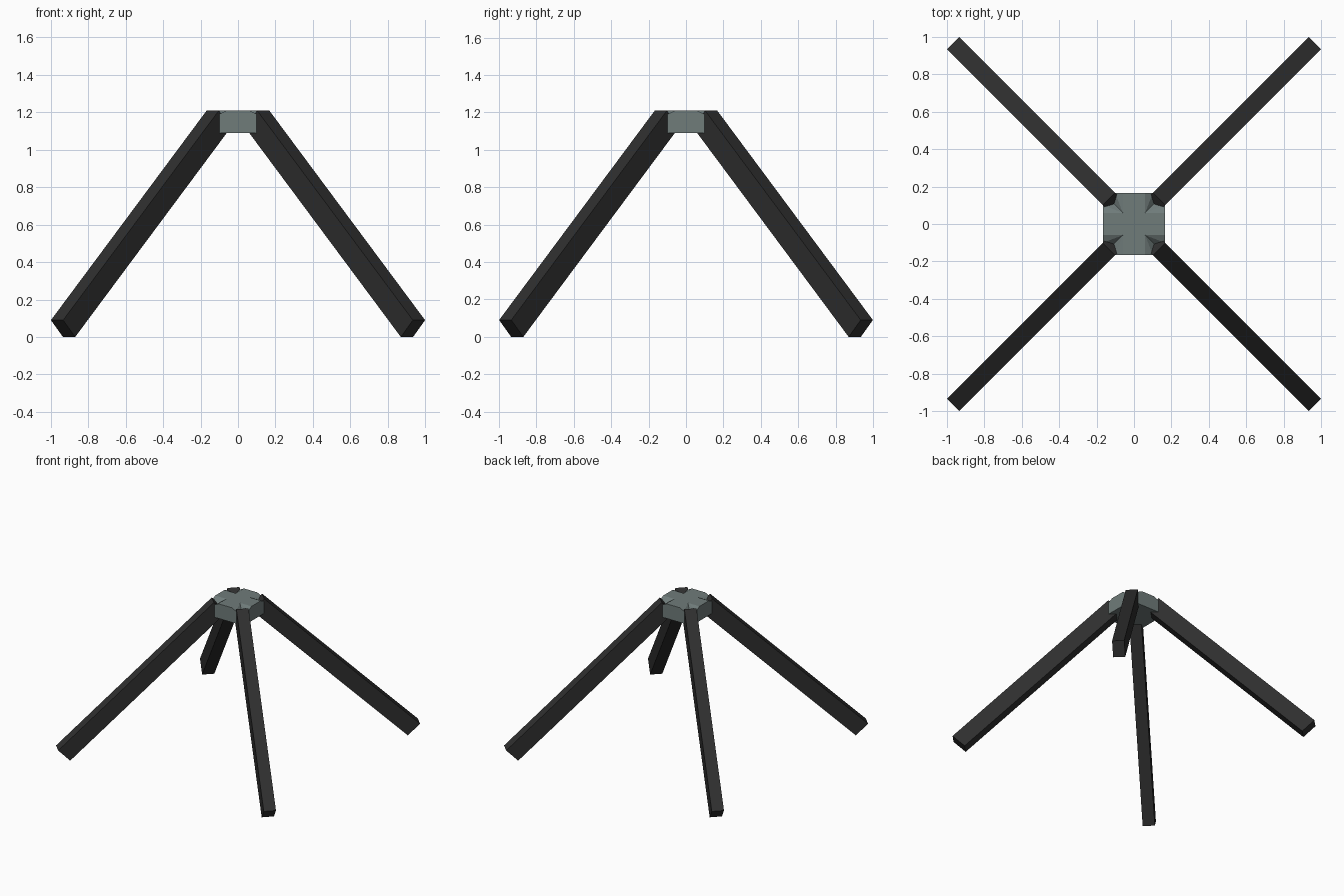
import bpy, bmesh, math
from mathutils import Matrix, Vector

cube = bpy.data.objects.get("Cube")
if cube:
    bpy.data.objects.remove(cube, do_unlink=True)


def material(name, rgb):
    mat = bpy.data.materials.new(name)
    mat.use_nodes = True
    mat.diffuse_color = (*rgb, 1)
    mat.node_tree.nodes["Principled BSDF"].inputs["Base Color"].default_value = (*rgb, 1)
    return mat


def finish(bm, name, mat):
    bmesh.ops.recalc_face_normals(bm, faces=bm.faces)
    mesh = bpy.data.meshes.new(name)
    bm.to_mesh(mesh)
    bm.free()
    mesh.materials.append(mat)
    obj = bpy.data.objects.new(name, mesh)
    bpy.context.collection.objects.link(obj)
    return obj


charcoal = material("charcoal", (0.028, 0.028, 0.028))
grey_green = material("grey_green", (0.16, 0.2, 0.195))

HALF, CUT, INNER = 0.165, 0.1, 0.06
TOP, BOTTOM = 1.21, 1.09


# Hub: octagonal block whose four corners slope down on top
def build_hub():
    bm = bmesh.new()
    mid = (HALF + CUT) / 2
    corner = [(HALF, INNER, TOP), (HALF, CUT, TOP - 0.02), (mid, mid, TOP - 0.06),
              (CUT, HALF, TOP - 0.02), (INNER, HALF, TOP)]
    inner, rims = [], []
    for q in range(4):
        turn = Matrix.Rotation(q * math.pi / 2, 3, "Z")
        inner.append(bm.verts.new(turn @ Vector((INNER, INNER, TOP))))
        rims.append([bm.verts.new(turn @ Vector(p)) for p in corner])
    # sloped corners, flat arms of the cross and the centre
    for q in range(4):
        n = (q + 1) % 4
        for a, b in zip(rims[q], rims[q][1:]):
            bm.faces.new((inner[q], a, b))
        bm.faces.new((inner[q], rims[q][-1], rims[n][0], inner[n]))
    bm.faces.new(inner)
    # side walls and flat underside
    ring = [v for rim in rims for v in rim]
    base = [bm.verts.new((v.co.x, v.co.y, BOTTOM)) for v in ring]
    for i in range(len(ring)):
        j = (i + 1) % len(ring)
        bm.faces.new((ring[i], base[i], base[j], ring[j]))
    bm.faces.new(base)
    finish(bm, "hub", grey_green)


# Leg: square-ended bar leaning outward along a diagonal
def build_leg(name, angle):
    profile = [(1.276, 0.0), (1.367, 0.09), (0.19, 1.21), (0.099, 1.12)]
    bm = bmesh.new()
    face = bm.faces.new([bm.verts.new((r, -0.046, z)) for r, z in profile])
    out = bmesh.ops.extrude_face_region(bm, geom=[face])
    moved = [g for g in out["geom"] if isinstance(g, bmesh.types.BMVert)]
    bmesh.ops.translate(bm, verts=moved, vec=(0, 0.092, 0))
    bm.transform(Matrix.Rotation(math.radians(angle), 4, "Z"))
    finish(bm, name, charcoal)


build_hub()
for name, angle in (("back_left_leg", 45), ("back_right_leg", 135),
                    ("front_right_leg", 225), ("front_left_leg", 315)):
    build_leg(name, angle)
